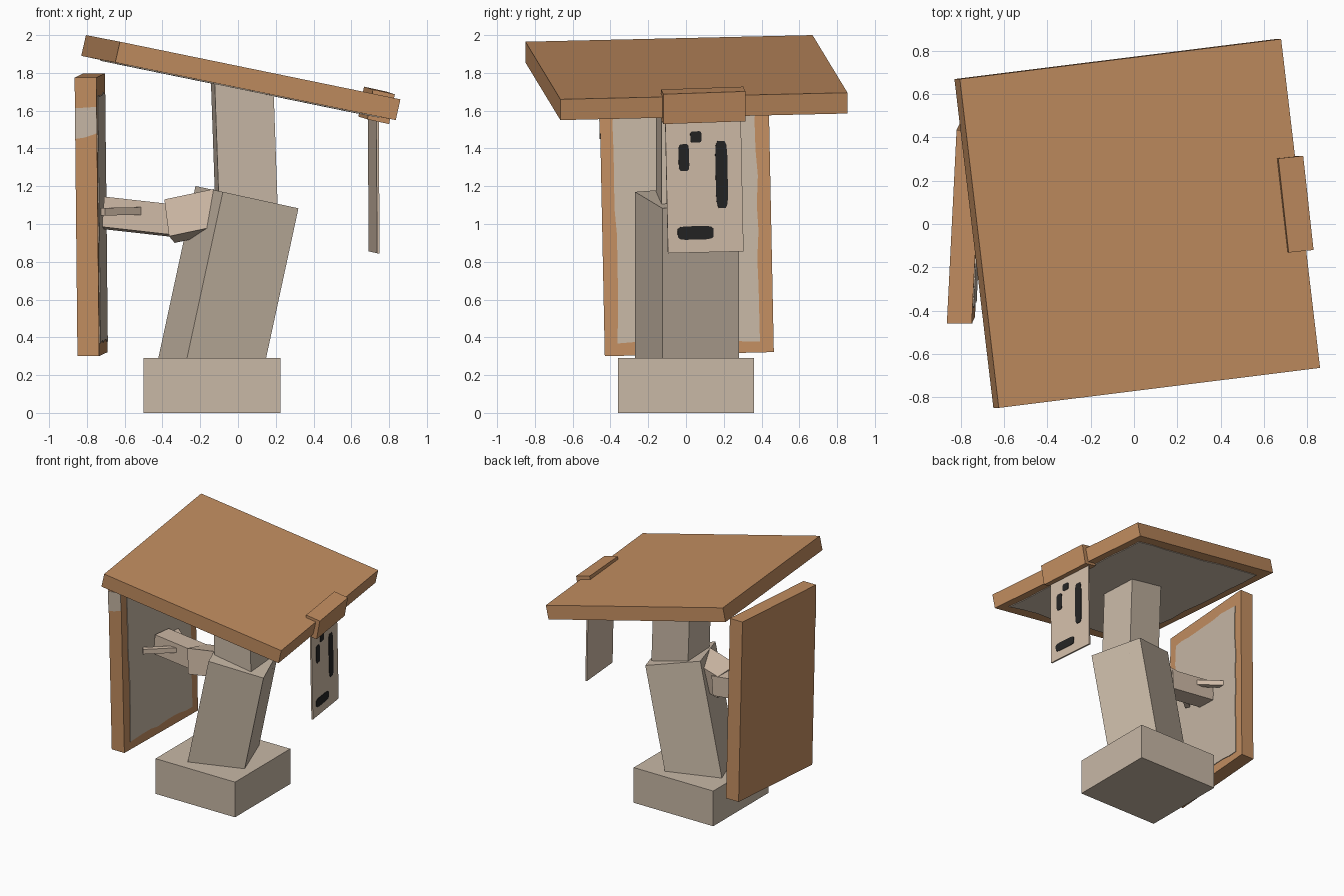
import bpy, bmesh, random, math
from mathutils import Vector as V

if "Cube" in bpy.data.objects:
    bpy.data.objects.remove(bpy.data.objects["Cube"])

random.seed(4)


def material(name, rgb):
    m = bpy.data.materials.new(name)
    m.diffuse_color = (*rgb, 1)
    m.use_nodes = True
    m.node_tree.nodes["Principled BSDF"].inputs["Base Color"].default_value = m.diffuse_color
    return m


WOOD = material("orange_wood", (0.546, 0.271, 0.119))
STONE = material("beige_stone", (0.578, 0.480, 0.381))
PALE = material("pale_beige", (0.631, 0.497, 0.386))
BLACK = material("black_paint", (0.017, 0.017, 0.017))


def finish(bm, name, mat):
    bmesh.ops.recalc_face_normals(bm, faces=bm.faces)
    me = bpy.data.meshes.new(name)
    bm.to_mesh(me)
    bm.free()
    me.materials.append(mat)
    ob = bpy.data.objects.new(name, me)
    bpy.context.collection.objects.link(ob)
    return ob


def block(name, mat, corner, u, v, w):
    """Tilted box from one corner and its three edge vectors."""
    c, u, v, w = V(corner), V(u), V(v), V(w)
    bm = bmesh.new()
    bmesh.ops.create_cube(bm, size=1)
    for p in bm.verts:
        a, b, d = p.co + V((0.5, 0.5, 0.5))
        p.co = c + u * a + v * b + w * d
    return finish(bm, name, mat)


def plate(name, mat, corner, u, v, out, outline):
    """Thin painted plate: outline in 0..1 coordinates along u and v."""
    c, u, v, out = V(corner), V(u), V(v), V(out)
    bm = bmesh.new()
    ring = [bm.verts.new(c + u * a + v * b) for a, b in outline]
    face = bm.faces.new(ring)
    ext = bmesh.ops.extrude_face_region(bm, geom=[face])
    bmesh.ops.translate(bm, vec=out, verts=[g for g in ext["geom"] if isinstance(g, bmesh.types.BMVert)])
    return finish(bm, name, mat)


def ragged(a0, a1, b0, b1, jitter, n=9):
    """Rectangle outline with a worn, uneven edge."""
    corners = [(a0, b0), (a1, b0), (a1, b1), (a0, b1)]
    pts = []
    for i, (a, b) in enumerate(corners):
        c, d = corners[(i + 1) % 4]
        for k in range(n):
            t = k / n
            pts.append((a + (c - a) * t + random.uniform(-jitter, jitter),
                        b + (d - b) * t + random.uniform(-jitter, jitter)))
    return pts


# Foot and two-piece crooked post
block("base_block", STONE, (-0.5, -0.36, 0), (0.725, 0, 0), (0, 0.72, 0), (0, 0, 0.29))
block("lower_post", STONE, (-0.08, -0.27, 1.17), (0.40, 0.145, -0.087),
      (-0.145, 0.405, 0.031), (-0.216, 0, -1.0))
block("upper_post", STONE, (-0.097, -0.16, 1.0), (0.31, 0.03, 0.01),
      (-0.02, 0.31, 0), (-0.027, 0, 0.77))

# Sloping roof board with pale worn underside
R0, RU, RV = (-0.65, -0.85, 1.855), (1.485, 0.185, -0.305), (-0.18, 1.52, 0.035)
block("roof_board", WOOD, R0, RU, RV, (0.025, 0, 0.11))
plate("roof_underside", STONE, R0, RU, RV, (-0.001, 0, -0.005),
      ragged(0.055, 0.945, 0.055, 0.945, 0.007))

# Upright side board with pale inner face and a worn front patch
PV, PW = (0.045, 0.895, 0.022), (-0.015, -0.03, 1.475)
block("side_board", WOOD, (-0.85, -0.43, 0.3), (0.115, 0, 0), PV, PW)
plate("side_board_inner_face", STONE, (-0.735, -0.43, 0.3), PV, PW, (0.005, 0, 0),
      ragged(0.08, 0.92, 0.045, 0.93, 0.007))
plate("side_board_worn_patch", STONE, (-0.85, -0.43, 0.3), (0.115, 0, 0), PW, (0, -0.004, 0),
      [(0, 0.78), (0.45, 0.785), (1, 0.80), (1, 0.895), (0, 0.89)])

# Arm joining the post to the side board
block("upper_arm", PALE, (-0.39, -0.10, 1.13), (0.26, -0.03, 0.055),
      (0.03, 0.20, -0.035), (0.025, -0.03, -0.195))
block("forearm", PALE, (-0.72, -0.07, 0.985), (0.40, 0.0, -0.045),
      (0.005, 0.17, -0.012), (0.012, 0.0, 0.16))
for side, name in ((-1, "front_prong"), (1, "back_prong")):
    block(name, PALE, (-0.49, side * 0.0, 1.05), (-0.24, side * 0.20, -0.005),
          (0.025, side * 0.03, 0), (0, 0, 0.04))

# Clip over the roof edge with a hanging sign
block("sign_clip", WOOD, (0.83, -0.12, 1.687), (-0.115, -0.012, 0.025),
      (-0.048, 0.435, 0.015), (-0.03, 0, -0.158))
S0, SV, SW = (0.75, -0.095, 0.845), (-0.045, 0.40, 0.01), (-0.005, -0.015, 0.72)
block("hanging_sign", PALE, S0, SV, SW, (-0.013, -0.0015, 0))


# Plain paint dabs on the sign
def dab(name, a, b, wa, wb):
    pts = [(a + wa * math.copysign(abs(math.cos(t)) ** 0.4, math.cos(t)),
            b + wb * math.copysign(abs(math.sin(t)) ** 0.4, math.sin(t)))
           for t in [math.tau * (k + 0.5) / 12 for k in range(12)]]
    plate(name, BLACK, S0, SV, SW, (0.004, 0.0005, 0), pts)


dab("dot_dab", 0.40, 0.85, 0.075, 0.042)
dab("short_dab", 0.235, 0.70, 0.07, 0.10)
dab("long_dab", 0.73, 0.57, 0.08, 0.25)
dab("low_dab", 0.37, 0.145, 0.24, 0.05)
